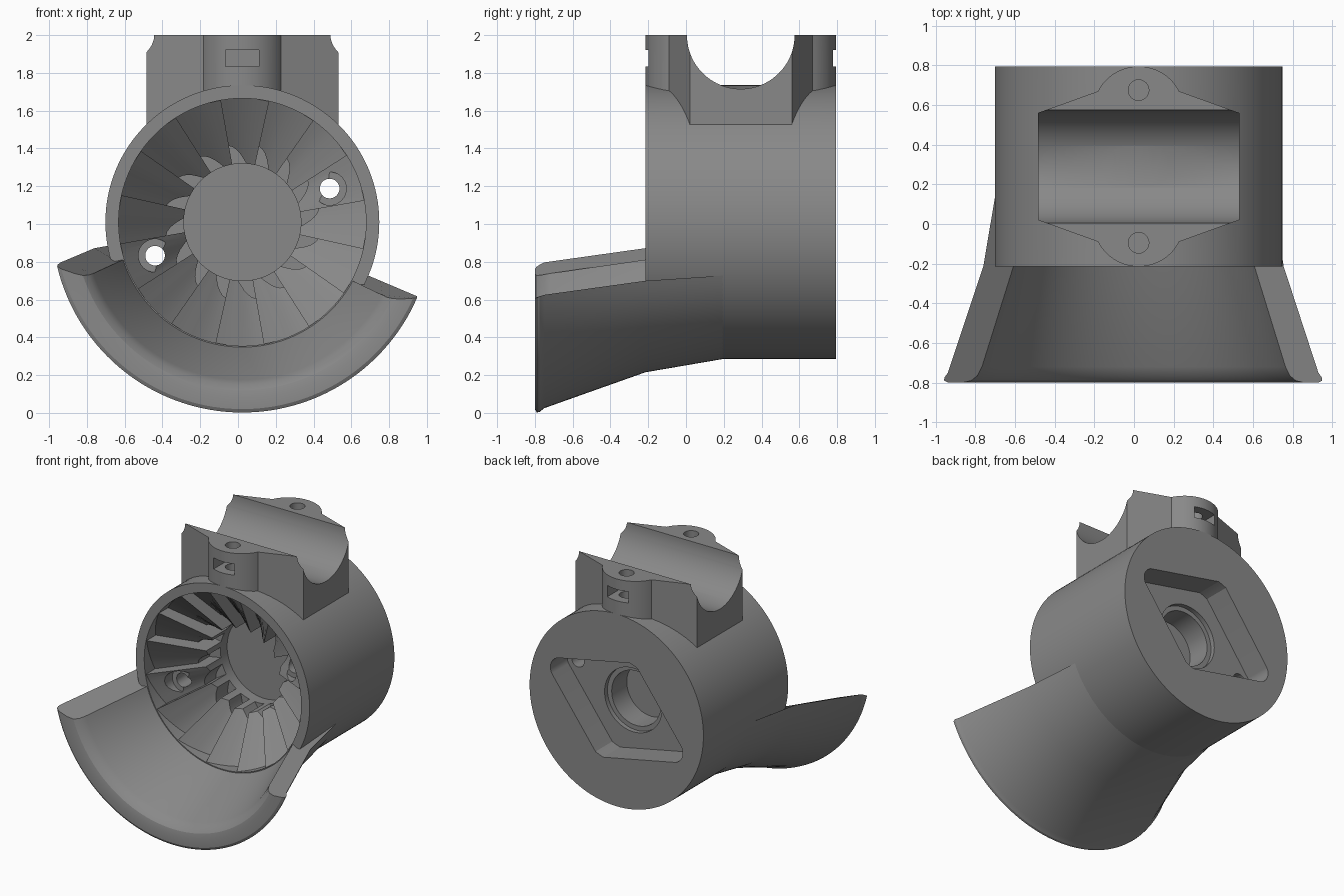
import bpy, bmesh, math
from mathutils import Vector

if "Cube" in bpy.data.objects:
    bpy.data.objects.remove(bpy.data.objects["Cube"])

CX, CZ = 0.023, 1.01          # main axis (runs along y)
FRONT, BACK = -0.215, 0.795
MIDY = 0.29

grey = bpy.data.materials.new("plain_grey")
grey.diffuse_color = (0.25, 0.25, 0.25, 1)
grey.use_nodes = True
grey.node_tree.nodes["Principled BSDF"].inputs["Base Color"].default_value = grey.diffuse_color


def finish(name, bm):
    bmesh.ops.recalc_face_normals(bm, faces=bm.faces)
    me = bpy.data.meshes.new(name)
    bm.to_mesh(me)
    bm.free()
    ob = bpy.data.objects.new(name, me)
    me.materials.append(grey)
    bpy.context.collection.objects.link(ob)
    return ob


def prism(name, pts, axis, lo, hi):
    """Extrude a 2D outline: (x, z) along y, (x, y) along z, or (y, z) along x."""
    place = {'y': lambda p, t: (p[0], t, p[1]),
             'z': lambda p, t: (p[0], p[1], t),
             'x': lambda p, t: (t, p[0], p[1])}[axis]
    bm = bmesh.new()
    a = [bm.verts.new(place(p, lo)) for p in pts]
    b = [bm.verts.new(place(p, hi)) for p in pts]
    bm.faces.new(a)
    bm.faces.new(b)
    for i in range(len(pts)):
        j = (i + 1) % len(pts)
        bm.faces.new((a[i], a[j], b[j], b[i]))
    return finish(name, bm)


def arc(cx, cy, r, a0=0, a1=360, n=96):
    full = abs(a1 - a0) == 360
    return [(cx + r * math.cos(math.radians(a0 + (a1 - a0) * i / n)),
             cy + r * math.sin(math.radians(a0 + (a1 - a0) * i / n)))
            for i in range(n if full else n + 1)]


def boolean(ob, tool, op='DIFFERENCE'):
    m = ob.modifiers.new(op, 'BOOLEAN')
    m.operation, m.object, m.solver = op, tool, 'EXACT'
    bpy.context.view_layer.objects.active = ob
    bpy.ops.object.modifier_apply(modifier=m.name)
    bpy.data.objects.remove(tool)


def smooth(ob):
    bpy.ops.object.select_all(action='DESELECT')
    ob.select_set(True)
    bpy.context.view_layer.objects.active = ob
    bpy.ops.object.shade_smooth_by_angle(angle=math.radians(25))


# --- main drum
housing = prism("housing", arc(CX, CZ, 0.725, n=128), 'y', FRONT, BACK)

# --- clamp block on top, with rounded screw lobes front and back
lobe = math.degrees(math.asin(0.205 / 0.23))
outline = [(CX - 0.508, 0.02)]
outline += arc(CX, 0.015, 0.23, 270 - lobe, 270 + lobe, 24)
outline += [(CX + 0.508, 0.02), (CX + 0.508, 0.56)]
outline += arc(CX, 0.565, 0.23, 90 - lobe, 90 + lobe, 24)
outline += [(CX - 0.508, 0.56)]
block = prism("clamp_block", outline, 'z', 1.3, 2.0)
boolean(block, prism("saddle_cut", arc(MIDY, 2.0, 0.285), 'x', -1, 1))
for s in (-1, 1):
    y = MIDY + s * 0.385
    boolean(block, prism("screw_cut", arc(CX, y, 0.052, n=32), 'z', 1.74, 2.1))
    nut = [(CX - 0.088, 1.835), (CX + 0.088, 1.835), (CX + 0.088, 1.92), (CX - 0.088, 1.92)]
    boolean(block, prism("nut_cut", nut, 'y', *sorted((MIDY + s * 0.3, MIDY + s * 0.6))))
boolean(housing, block, 'UNION')


# --- toothed cone cavity: 16 sloping facets with steps, crescent pockets and a hub bore
def toothed_cutter():
    bm, cache = bmesh.new(), {}
    N, K, START = 16, 8, 100.0
    R, HUB, TOP, POCKET, FLOOR = 0.655, 0.31, -0.3, 0.2, 0.28

    def v(r, deg, y):
        a = math.radians(deg)
        co = Vector((CX + r * math.cos(a), y, CZ + r * math.sin(a)))
        key = tuple(round(c, 4) for c in co)
        if key not in cache:
            cache[key] = bm.verts.new(co)
        return cache[key]

    def face(*vs):
        vs = list(dict.fromkeys(vs))
        if len(vs) > 2:
            bm.faces.new(vs)

    top, floor = [], []
    for s in range(N):
        rows = []
        for k in range(K + 1):
            t = k / K
            deg = START - (s + t) * 360 / N
            r_in = HUB + 0.1 * max(0, 1 - (t / 0.6) ** 1.5)
            y_out = -0.10 - 0.108 * t
            y_in = 0.12 - 0.10 * t - 0.5 * (r_in - HUB)
            rows.append([v(R, deg, TOP), v(R, deg, y_out), v(r_in, deg, y_in),
                         v(r_in, deg, POCKET), v(HUB, deg, POCKET), v(HUB, deg, FLOOR)])
        d0 = START - s * 360 / N
        ridge, ridge_in = v(R, d0, -0.208), v(HUB, d0, 0.02)
        for k in range(K):
            a, b = rows[k], rows[k + 1]
            if k == 0:
                face(a[0], ridge, a[1], b[1], b[0])
            else:
                face(a[0], a[1], b[1], b[0])
            for i in range(1, 5):
                face(a[i], a[i + 1], b[i + 1], b[i])
            top.append(a[0])
            floor.append(a[5])
        a = rows[0]
        face(ridge, ridge_in, a[4], a[3], a[2], a[1])     # step between facets
    face(*top)
    face(*floor)
    return finish("tooth_cut", bm)


boolean(housing, toothed_cutter())

# --- diamond slot in the back, with rounded ends on the two screw positions
tilt = math.atan2(0.178, 0.463)


def turned(p):
    c, s = math.cos(tilt), math.sin(tilt)
    return (CX + p[0] * c - p[1] * s, CZ + p[0] * s + p[1] * c)


slot = arc(0.495, 0, 0.09, -52, 52, 12) + arc(0, 0, 0.40, 85, 95, 4)
slot += arc(-0.495, 0, 0.09, 128, 232, 12) + arc(0, 0, 0.40, 265, 275, 4)
boolean(housing, prism("slot_cut", [turned(p) for p in slot], 'y', 0.595, 0.9))
boolean(housing, prism("hub_recess_cut", arc(CX, CZ, 0.24, n=64), 'y', 0.56, 0.62))
boolean(housing, prism("hub_hole_cut", arc(CX, CZ, 0.205, n=64), 'y', 0.38, 0.6))
for s in (-1, 1):
    x, z = turned((s * 0.495, 0))
    boolean(housing, prism("seat_cut", arc(x, z, 0.088, n=48), 'y', -0.4, -0.03))
    boolean(housing, prism("through_cut", arc(x, z, 0.052, n=32), 'y', -0.4, 0.7))
smooth(housing)

# --- flared scoop under the front: (radius, y, start angle, end angle) swept round the axis
section = [(0.70, 0.20, 195, 333), (0.724, 0.20, 190, 337), (0.795, FRONT, 190, 337),
           (0.985, -0.75, 192.5, 337), (1.005, -0.775, 193, 337), (1.008, -0.79, 193.5, 336.5),
           (0.99, -0.80, 194.5, 336), (0.93, -0.80, 197, 334), (0.89, -0.79, 198.5, 333),
           (0.86, -0.765, 199, 332.5), (0.835, -0.72, 199, 332.5),
           (0.662, FRONT, 197.5, 332), (0.70, -0.19, 197, 332)]
STEPS = 64
bm = bmesh.new()
rings = []
for i in range(STEPS + 1):
    ring = []
    for r, y, a0, a1 in section:
        a = math.radians(a0 + (a1 - a0) * i / STEPS)
        ring.append(bm.verts.new((CX + r * math.cos(a), y, CZ + r * math.sin(a))))
    rings.append(ring)
n = len(section)
for p, q in zip(rings, rings[1:]):
    for i in range(n):
        j = (i + 1) % n
        bm.faces.new((p[i], p[j], q[j], q[i]))
bm.faces.new(rings[0])
bm.faces.new(rings[-1])
scoop = finish("flared_scoop", bm)
smooth(scoop)
